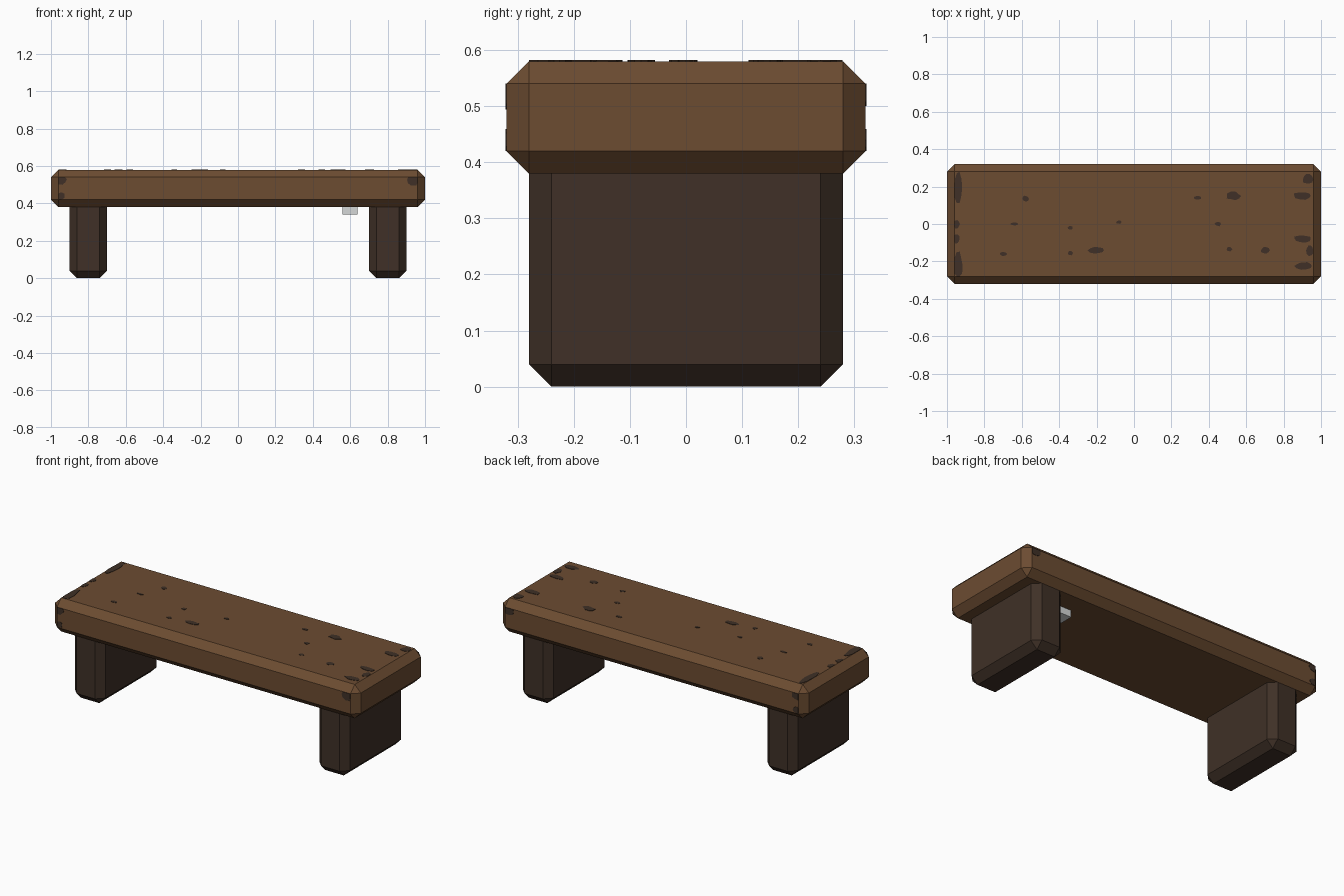
import bpy, bmesh, math, random
from mathutils import Vector

if "Cube" in bpy.data.objects:
    bpy.data.objects.remove(bpy.data.objects["Cube"])

random.seed(4)


def material(name, rgb):
    m = bpy.data.materials.new(name)
    m.diffuse_color = (*rgb, 1)
    m.use_nodes = True
    m.node_tree.nodes["Principled BSDF"].inputs["Base Color"].default_value = m.diffuse_color
    return m


BROWN = material("warm brown wood", (0.150, 0.072, 0.031))
DARK = material("dark brown wood", (0.050, 0.030, 0.020))
GREY = material("light grey", (0.66, 0.68, 0.68))


def finish(bm, name, mat):
    bmesh.ops.recalc_face_normals(bm, faces=bm.faces)
    me = bpy.data.meshes.new(name)
    bm.to_mesh(me)
    bm.free()
    me.materials.append(mat)
    ob = bpy.data.objects.new(name, me)
    bpy.context.collection.objects.link(ob)
    return ob


def box(name, lo, hi, mat, chamfer=0.0):
    """Box between two corners with every edge chamfered."""
    bm = bmesh.new()
    bmesh.ops.create_cube(bm, size=1)
    for v in bm.verts:
        v.co = Vector([(a + b) / 2 + c * (b - a) for a, b, c in zip(lo, hi, v.co)])
    if chamfer:
        bmesh.ops.bevel(bm, geom=bm.edges[:], offset=chamfer, offset_type='OFFSET',
                        segments=1, profile=0.5, affect='EDGES')
    return finish(bm, name, mat)


def patches(name, spots, to_world, half_u, v_range, normal):
    """Thin irregular worn plates, kept inside the flat part of a face."""
    bm = bmesh.new()
    for u, v, ru, rv in spots:
        ring = []
        for i in range(10):
            a = math.tau * i / 10
            r = random.uniform(0.8, 1.1)
            pu = max(-half_u, min(half_u, u + ru * r * math.cos(a)))
            pv = max(v_range[0], min(v_range[1], v + rv * r * math.sin(a)))
            ring.append(bm.verts.new(to_world(pu, pv)))
        face = bm.faces.new(ring)
        ext = bmesh.ops.extrude_face_region(bm, geom=[face])
        for g in ext["geom"]:
            if isinstance(g, bmesh.types.BMVert):
                g.co += Vector(normal) * 0.002
    bmesh.ops.remove_doubles(bm, verts=bm.verts, dist=0.00001)
    return finish(bm, name, DARK)


# Seat slab and the two slab legs
box("seat", (-1, -0.32, 0.38), (1, 0.32, 0.58), BROWN, 0.04)
for side, x in (("left", -0.8), ("right", 0.8)):
    box(side + "_leg", (x - 0.1, -0.28, 0), (x + 0.1, 0.28, 0.44), DARK, 0.04)

# Small grey lump stuck under the seat
box("underside_lump", (0.56, 0.08, 0.34), (0.64, 0.16, 0.40), GREY)

# Worn marks on the top
top = [(-0.94, 0.2, 0.025, 0.09), (-0.95, 0.0, 0.02, 0.025), (-0.95, -0.08, 0.02, 0.025),
       (-0.94, -0.22, 0.025, 0.07), (0.93, 0.24, 0.03, 0.03), (0.9, 0.15, 0.05, 0.022),
       (0.9, -0.08, 0.05, 0.02), (0.94, -0.14, 0.02, 0.03), (0.91, -0.225, 0.05, 0.02),
       (-0.58, 0.135, 0.02, 0.016), (-0.64, 0, 0.025, 0.008), (-0.34, -0.02, 0.015, 0.01),
       (-0.2, -0.14, 0.045, 0.02), (-0.34, -0.155, 0.015, 0.012), (-0.7, -0.16, 0.02, 0.01),
       (0.34, 0.14, 0.02, 0.01), (0.53, 0.15, 0.04, 0.022), (0.45, 0, 0.018, 0.012),
       (0.51, -0.135, 0.015, 0.012), (0.7, -0.14, 0.025, 0.018), (-0.08, 0.01, 0.015, 0.01)]
patches("top_worn_marks", top, lambda u, v: (u, v, 0.58), 0.96, (-0.28, 0.28), (0, 0, 1))

# Worn corners on the front and back faces
side_marks = [(-0.95, 0.53, 0.035, 0.03), (-0.95, 0.44, 0.025, 0.02), (0.94, 0.525, 0.04, 0.03)]
for name, s in (("front", -1), ("back", 1)):
    patches(name + "_worn_marks", side_marks, lambda u, v: (u, s * 0.32, v),
            0.96, (0.42, 0.54), (0, s, 0))
